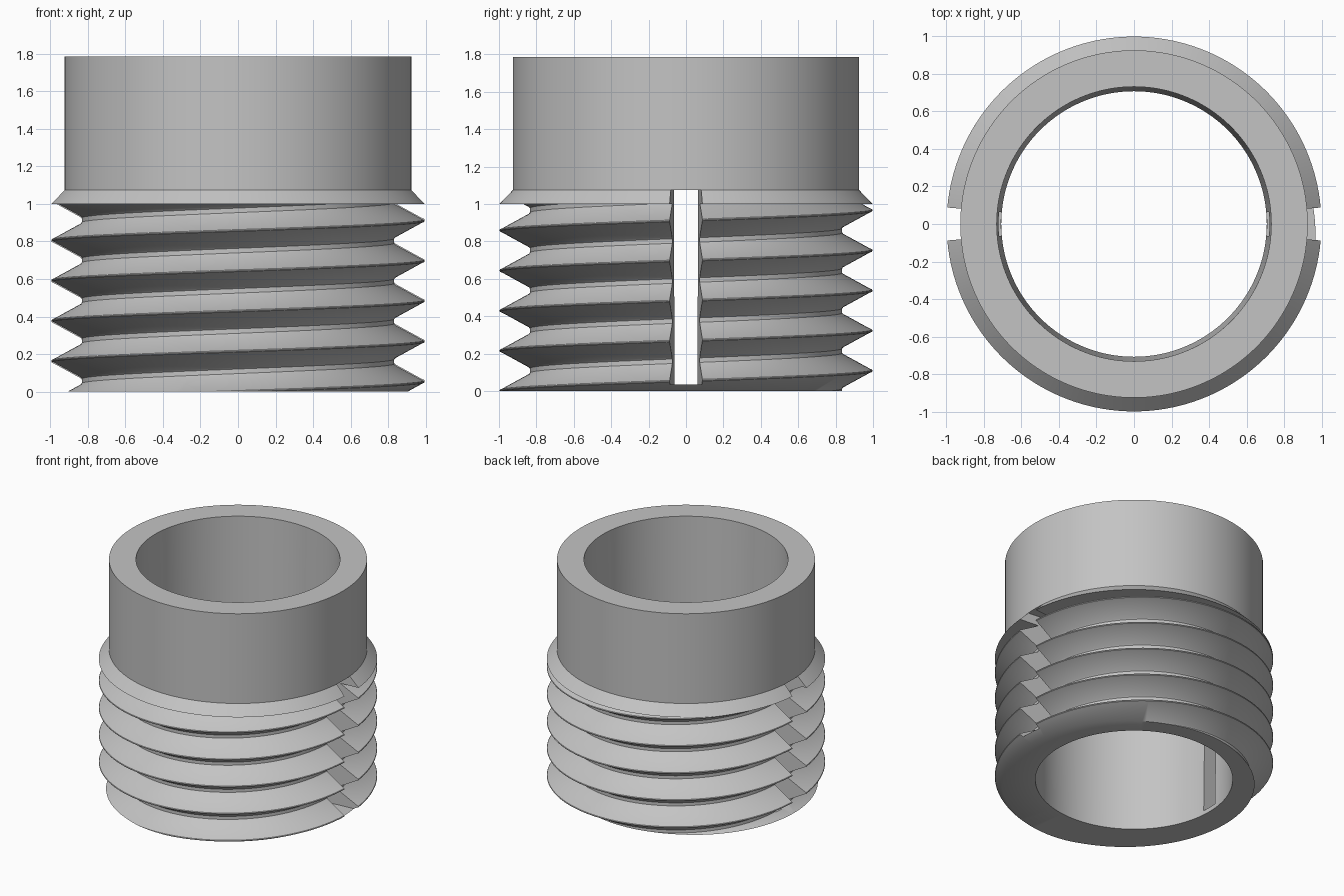
import bpy, bmesh
from math import pi, sin, cos, radians

cube = bpy.data.objects.get("Cube")
if cube:
    bpy.data.objects.remove(cube, do_unlink=True)

grey = bpy.data.materials.new("plain grey")
grey.use_nodes = True
GREY = (0.55, 0.55, 0.55, 1)
grey.diffuse_color = GREY
grey.node_tree.nodes["Principled BSDF"].inputs["Base Color"].default_value = GREY

SEGMENTS = 180
PITCH = 0.2143
CREST_START = 0.055     # crest height at angle zero
COLLAR_Z, SHOULDER_Z, TOP = 1.0, 1.075, 1.785

# One turn of thread: (offset from crest, radius)
THREAD = [(-0.095, 0.835), (-0.087, 0.842), (-0.010, 0.983), (-0.005, 0.995), (0, 0.998),
          (0.005, 0.995), (0.010, 0.983), (0.087, 0.842), (0.095, 0.835)]


def clip_thread(points, low, high):
    """Clamp a (radius, height) profile to a height range, keeping its slope."""
    out = []
    for i, (r, z) in enumerate(points):
        c = min(max(z, low), high)
        if c != z:
            for (r0, z0), (r1, z1) in zip(points, points[1:]):
                if z0 <= c <= z1:
                    r = r0 + (r1 - r0) * (c - z0) / (z1 - z0)
                    break
        out.append((r, c))
    return out


def section(angle):
    """Closed cross-section of the sleeve wall at an angle."""
    rise = CREST_START + PITCH * angle / (2 * pi)
    thread = [(r, rise + turn * PITCH + dz) for turn in range(-3, 7) for dz, r in THREAD]
    return ([(0.707, 0)] + clip_thread(thread, 0, COLLAR_Z)
            + [(0.998, COLLAR_Z), (0.925, SHOULDER_Z), (0.925, TOP), (0.731, TOP)])


def make_object(name, bm):
    bmesh.ops.recalc_face_normals(bm, faces=bm.faces)
    mesh = bpy.data.meshes.new(name)
    bm.to_mesh(mesh)
    bm.free()
    mesh.materials.append(grey)
    obj = bpy.data.objects.new(name, mesh)
    bpy.context.collection.objects.link(obj)
    return obj


# Threaded sleeve: sweep the section around the axis
bm = bmesh.new()
columns = []
for s in range(SEGMENTS + 1):
    a = 2 * pi * s / SEGMENTS
    columns.append([bm.verts.new((r * cos(a), r * sin(a), z)) for r, z in section(a)])
for left, right in zip(columns, columns[1:]):
    for i in range(len(left)):
        j = (i + 1) % len(left)
        bm.faces.new((left[i], right[i], right[j], left[j]))
bmesh.ops.remove_doubles(bm, verts=bm.verts, dist=0.0002)
sleeve = make_object("threaded_sleeve", bm)

# Wedge-shaped slots through both sides
for name, middle in (("left_slot_cutter", 0), ("right_slot_cutter", pi)):
    bm = bmesh.new()
    outline = []
    for r, side in ((0.5, -1), (1.2, -1), (1.2, 1), (0.5, 1)):
        a = middle + side * radians(5.05)
        outline.append(bm.verts.new((r * cos(a), r * sin(a), 0.035)))
    base = bm.faces.new(outline)
    walls = bmesh.ops.extrude_face_region(bm, geom=[base])
    for v in walls["geom"]:
        if isinstance(v, bmesh.types.BMVert):
            v.co.z = SHOULDER_Z
    cutter = make_object(name, bm)
    cutter.hide_render = True
    cut = sleeve.modifiers.new(name, "BOOLEAN")
    cut.operation = "DIFFERENCE"
    cut.solver = "EXACT"
    cut.object = cutter

# Apply the cuts, then drop the cutters
bpy.ops.object.select_all(action="DESELECT")
sleeve.select_set(True)
bpy.context.view_layer.objects.active = sleeve
for name in ("left_slot_cutter", "right_slot_cutter"):
    bpy.ops.object.modifier_apply(modifier=name)
    bpy.data.objects.remove(bpy.data.objects[name], do_unlink=True)

bpy.ops.object.shade_smooth_by_angle(angle=radians(35))
